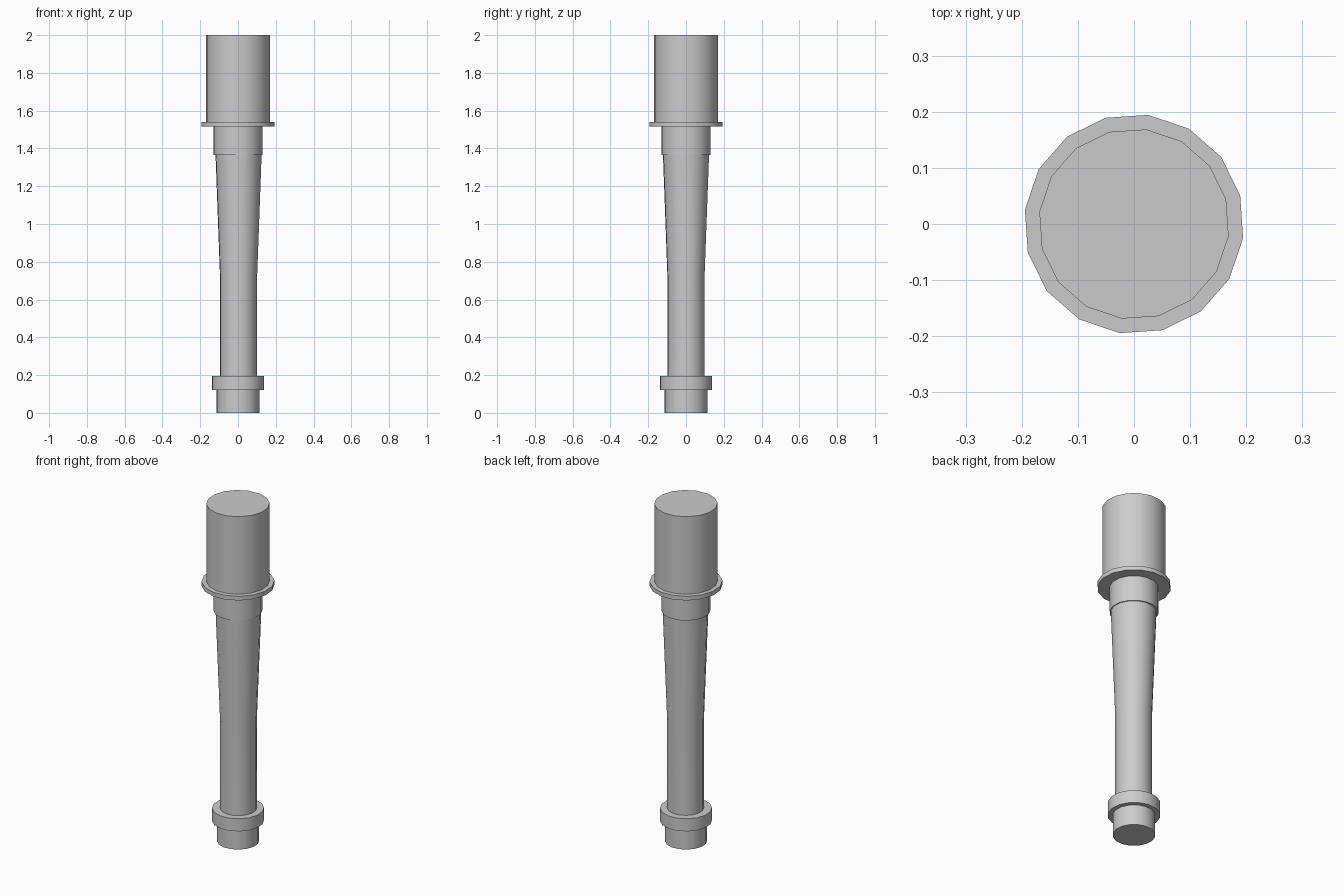
import bpy, bmesh, math

if "Cube" in bpy.data.objects:
    bpy.data.objects.remove(bpy.data.objects["Cube"])

SIDES = 16
TURN = math.radians(15.1)


def lathe(name, profile, x=0.0):
    """Capped 16-sided turned part from (radius, z) points, bottom to top."""
    bm = bmesh.new()
    rings = []
    for r, z in profile:
        rings.append([bm.verts.new((r * math.cos(TURN + math.tau * i / SIDES),
                                    r * math.sin(TURN + math.tau * i / SIDES), z))
                      for i in range(SIDES)])
    for a, b in zip(rings, rings[1:]):
        for i in range(SIDES):
            j = (i + 1) % SIDES
            bm.faces.new((a[i], a[j], b[j], b[i]))
    bm.faces.new(rings[0][::-1])
    bm.faces.new(rings[-1])
    mesh = bpy.data.meshes.new(name)
    bm.to_mesh(mesh)
    bm.free()
    obj = bpy.data.objects.new(name, mesh)
    obj.location.x = x
    bpy.context.collection.objects.link(obj)
    bpy.ops.object.select_all(action='DESELECT')
    obj.select_set(True)
    bpy.context.view_layer.objects.active = obj
    bpy.ops.object.shade_smooth_by_angle(angle=math.radians(35))
    return obj


# Cap and its rim at the foot of the handle
lathe("end_cap", [(0.114, 0.0), (0.114, 0.12)])
lathe("end_cap_rim", [(0.14, 0.12), (0.14, 0.195)])

# Handle: straight grip, then flaring upward
lathe("handle", [(0.099, 0.195), (0.099, 0.72), (0.123, 1.365)], x=0.003)

# Socket, flange and cylindrical head
lathe("socket", [(0.131, 1.365), (0.131, 1.515)])
lathe("flange", [(0.196, 1.515), (0.196, 1.54)])
lathe("head", [(0.17, 1.54), (0.17, 2.0)])
